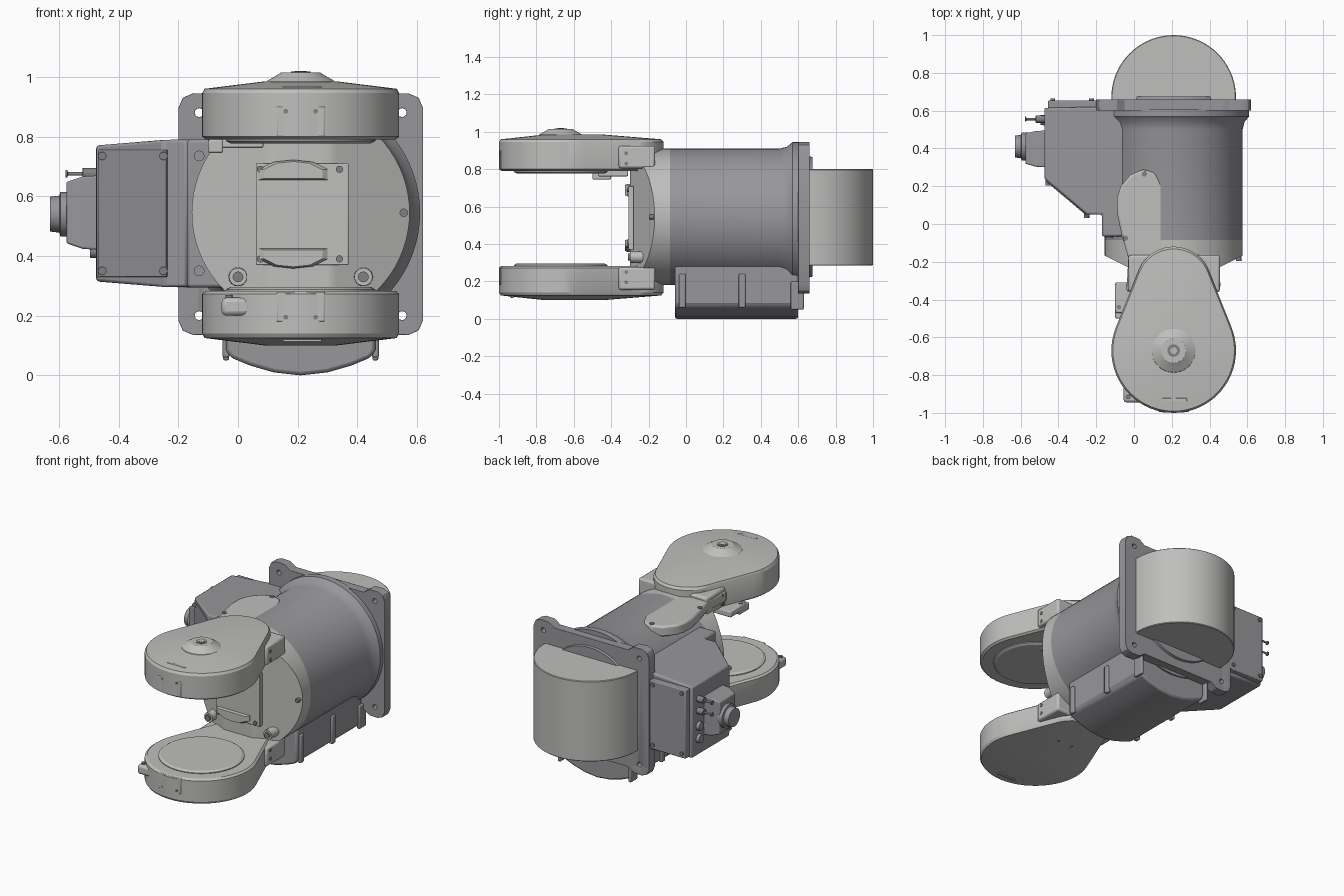
import bpy, bmesh
from math import sin, cos, pi, radians, asin
from mathutils import Vector

if "Cube" in bpy.data.objects:
    bpy.data.objects.remove(bpy.data.objects["Cube"], do_unlink=True)


def material(name, *rgb):
    m = bpy.data.materials.new(name)
    m.use_nodes = True
    m.diffuse_color = (*rgb, 1)
    m.node_tree.nodes["Principled BSDF"].inputs["Base Color"].default_value = (*rgb, 1)
    return m


LIGHT = material("light grey", 0.52, 0.52, 0.51)
DARK = material("dark grey", 0.31, 0.31, 0.33)
BOLT = material("bolt grey", 0.22, 0.22, 0.23)
CX, CZ, ARM_Y, R = 0.21, 0.545, -0.67, 0.33
AXES = {"x": lambda u, v, w: (w, u, v),
        "y": lambda u, v, w: (u, w, v),
        "z": lambda u, v, w: (u, v, w)}


def finish(name, bm, mat, bevel=0):
    bmesh.ops.recalc_face_normals(bm, faces=bm.faces)
    me = bpy.data.meshes.new(name)
    bm.to_mesh(me)
    bm.free()
    me.materials.append(mat)
    me.shade_smooth()
    me.set_sharp_from_angle(angle=radians(28))
    ob = bpy.data.objects.new(name, me)
    bpy.context.scene.collection.objects.link(ob)
    if bevel:
        mod = ob.modifiers.new("edge_round", "BEVEL")
        mod.width, mod.segments, mod.limit_method = bevel, 2, "ANGLE"
        mod.angle_limit = radians(35)
    return ob


def loft(name, outline, layers, mat, axis="z", centre=(0, 0), bevel=0, planes=()):
    """Stack scaled copies of an outline along an axis, then trim by planes."""
    bm = bmesh.new()
    cu, cv = centre
    rings = [[bm.verts.new(AXES[axis](cu + (u - cu) * s, cv + (v - cv) * s, w))
              for u, v in outline] for w, s in layers]
    n = len(outline)
    for a, b in zip(rings, rings[1:]):
        for i in range(n):
            bm.faces.new((a[i], a[(i + 1) % n], b[(i + 1) % n], b[i]))
    bm.faces.new(rings[0])
    bm.faces.new(rings[-1])
    for co, no in planes:
        cut = bmesh.ops.bisect_plane(bm, geom=bm.verts[:] + bm.edges[:] + bm.faces[:],
                                     plane_co=co, plane_no=no, clear_outer=True)
        edges = [e for e in cut["geom_cut"] if isinstance(e, bmesh.types.BMEdge)]
        bmesh.ops.holes_fill(bm, edges=edges, sides=0)
    return finish(name, bm, mat, bevel)


def prism(name, outline, a, b, mat, axis="z", bevel=0):
    return loft(name, outline, [(a, 1), (b, 1)], mat, axis, bevel=bevel)


def lathe(name, cu, cv, profile, mat, axis="y", n=72, **kw):
    ring = [(cu + cos(2 * pi * i / n), cv + sin(2 * pi * i / n)) for i in range(n)]
    return loft(name, ring, profile, mat, axis, (cu, cv), **kw)


def box(name, x, y, z, mat, bevel=0.006):
    return prism(name, [(x[0], y[0]), (x[1], y[0]), (x[1], y[1]), (x[0], y[1])],
                 *z, mat, bevel=bevel)


def bolt(name, u, v, w, axis="y", r=0.012, h=0.008, mat=BOLT):
    return lathe(name, u, v, [(w - h, r), (w + h, r)], mat, axis, n=12)


# Main barrel and its front end, trimmed by two slanted planes
lathe("barrel", CX, CZ, [(-0.085, 0.365), (0.5, 0.365), (0.54, 0.375),
                         (0.57, 0.40), (0.61, 0.40)], DARK)
slants = [(Vector((CX + s * 0.36, -0.17, CZ)), Vector((s * 0.45, -0.9, 0))) for s in (-1, 1)]
lathe("barrel_front", CX, CZ, [(-0.30, 0.355), (-0.29, 0.365), (-0.085, 0.365)],
      LIGHT, planes=slants)

# Rear mounting flange with lugs at the corners
quarter = [(0.26, 0.375), (0.30, 0.403), (0.36, 0.405), (0.395, 0.39), (0.41, 0.355)]
flange_line = []
for sx, sz, order in ((1, 1, 1), (1, -1, -1), (-1, -1, 1), (-1, 1, -1)):
    flange_line += [(CX + sx * u, 0.54 + sz * v) for u, v in quarter[::order]]
flange = prism("flange", flange_line, 0.60, 0.66, DARK, "y")
for sx in (-1, 1):
    for sz in (-1, 1):
        cutter = bolt("hole_cutter", CX + sx * 0.34, 0.54 + sz * 0.34, 0.63, r=0.015, h=0.1)
        cutter.hide_render = True
        mod = flange.modifiers.new("hole", "BOOLEAN")
        mod.operation, mod.object, mod.solver = "DIFFERENCE", cutter, "EXACT"
        bpy.context.view_layer.objects.active = flange
        bpy.ops.object.modifier_apply(modifier="hole")
        bpy.data.objects.remove(cutter, do_unlink=True)
mod = flange.modifiers.new("edge_round", "BEVEL")
mod.width, mod.segments, mod.limit_method = 0.006, 2, "ANGLE"

# Upright drum behind the flange
lathe("rear_drum", CX, 0.67, [(0.285, 0.326), (0.289, R), (0.796, R), (0.80, 0.326)], LIGHT,
      "z", planes=[(Vector((0, 0.64, 0)), Vector((0, -1, 0)))])
lathe("rear_collar", CX, CZ, [(0.63, 0.33), (0.675, 0.32)], DARK)


# Pear-shaped forks above and below
def pear(big, small, y2, n=40):
    a = asin((big - small) / (y2 - ARM_Y))
    pts = []
    for r, y, a0, a1 in ((small, y2, a, pi - a), (big, ARM_Y, pi - a, 2 * pi + a)):
        pts += [(CX + r * cos(a0 + (a1 - a0) * i / n), y + r * sin(a0 + (a1 - a0) * i / n))
                for i in range(n + 1)]
    return pts


arm = pear(R, 0.20, -0.32)
loft("upper_fork", arm, [(0.79, 0.96), (0.80, 1), (0.945, 1), (0.96, 0.975), (0.985, 0.36)],
     LIGHT, centre=(CX, -0.62))
loft("lower_fork", arm, [(0.283, 0.96), (0.273, 1), (0.14, 1), (0.125, 0.975), (0.10, 0.36)],
     LIGHT, centre=(CX, -0.62))
lathe("upper_hub", CX, ARM_Y, [(0.96, 0.125), (0.985, 0.115), (1.008, 0.075), (1.015, 0.065)],
      LIGHT, "z")
lathe("hub_ring", CX, ARM_Y, [(1.0, 0.033), (1.018, 0.033)], BOLT, "z", n=32)
lathe("hub_centre", CX, ARM_Y, [(1.0, 0.02), (1.02, 0.02)], LIGHT, "z", n=6)
lathe("lower_pad", CX, ARM_Y, [(0.27, 0.25), (0.288, 0.25), (0.296, 0.235)], LIGHT, "z")
lathe("upper_pad", CX, ARM_Y, [(0.80, 0.25), (0.785, 0.25), (0.777, 0.235)], LIGHT, "z")

# Fork roots, bolts and small fittings, mirrored top to bottom
for side, flip in (("upper", 1), ("lower", -1)):
    def zz(z):
        return z if flip > 0 else 1.08 - z
    box(side + "_fork_root", (-0.03, 0.455), (-0.36, -0.165), sorted((zz(0.805), zz(0.925))),
        LIGHT, 0.012)
    for dx in (-0.245, 0.245):
        for z in (0.83, 0.885):
            bolt(side + "_root_bolt", -0.32, zz(z), CX + dx, "x", 0.01, 0.004)
    box(side + "_nose_plate", (0.13, 0.29), (-0.995, -0.94), sorted((zz(0.80), zz(0.90))),
        LIGHT, 0.004)
    for x in (0.16, 0.26):
        bolt(side + "_nose_bolt", x, zz(0.885), -0.994, r=0.008, h=0.004)
        bolt(side + "_cover_bolt", x, -0.39, zz(0.968), "z", 0.008, 0.009)
    box(side + "_cover_slot", (0.15, 0.28), (-0.938, -0.922), sorted((zz(0.955), zz(0.968))),
        LIGHT, 0.002)
box("lower_fork_lug", (-0.055, 0.05), (-0.945, -0.80), (0.20, 0.26), LIGHT, 0.015)
bolt("lower_lug_bolt", -0.03, -0.915, 0.262, "z")
box("upper_fork_clamp", (-0.10, 0.085), (-0.47, -0.31), (0.762, 0.80), LIGHT)
box("clamp_foot", (-0.10, -0.05), (-0.50, -0.40), (0.745, 0.79), LIGHT)
bolt("clamp_bolt", -0.08, -0.44, 0.795, "z")

# Tongue bracket lying over the barrel
prism("tongue_bracket", [(-0.04, -0.36), (-0.03, -0.18), (-0.065, -0.06), (-0.09, 0.06),
                         (-0.09, 0.14), (-0.07, 0.20), (-0.02, 0.26), (0.05, 0.29),
                         (0.11, 0.27), (0.155, 0.20), (0.17, 0.08), (0.17, -0.30)],
      0.835, 0.903, LIGHT, bevel=0.012)
for x, y in ((0.055, 0.265), (-0.045, -0.075)):
    bolt("tongue_bolt", x, y, 0.90, "z", 0.014)

# Front access plate with two shallow cups
box("front_plate", (0.06, 0.37), (-0.308, -0.28), (0.37, 0.71), LIGHT, 0.003)
for x in (0.075, 0.34):
    for z in (0.39, 0.69):
        bolt("plate_bolt", x, z, -0.308)
cup = [(0.07, 0.655), (0.30, 0.655), (0.30, 0.69), (0.25, 0.715), (0.185, 0.722),
       (0.12, 0.715), (0.07, 0.69)]
for name, sign in (("upper_cup", 1), ("lower_cup", -1)):
    loft(name, [(x, 0.54 + sign * (z - 0.54)) for x, z in cup],
         [(-0.29, 1), (-0.313, 1), (-0.325, 0.85)], LIGHT, "y", (0.185, 0.54 + sign * 0.145))
for x in (0.0, 0.42):
    lathe("bolt_boss", x, 0.33, [(-0.30, 0.03), (-0.22, 0.032)], LIGHT, n=24)
    bolt("boss_bolt", x, 0.33, -0.302, r=0.018)
bolt("side_bolt", 0.555, CZ, -0.185, r=0.014, h=0.012)

# Belly box under the barrel
belly = [(-0.04, 0.30), (-0.04, 0.085), (-0.025, 0.06), (0.04, 0.033), (0.12, 0.01), (0.21, 0.0),
         (0.30, 0.01), (0.38, 0.033), (0.445, 0.06), (0.46, 0.085), (0.46, 0.30)]
prism("belly_box", belly, -0.06, 0.60, DARK, "y", 0.012)
for x in (-0.04, 0.46):
    for y in (-0.02, 0.30):
        box("belly_clip", (x - 0.012, x + 0.012), (y - 0.018, y + 0.018), (0.06, 0.24), DARK)
    box("belly_rim", (x - 0.01, x + 0.01), (0.56, 0.63), (0.05, 0.20), DARK)

# Side gearbox, slightly tapered towards its outer face
gearbox = prism("gearbox", [(-0.475, 0.615), (-0.475, 0.24), (-0.25, 0.05), (-0.17, 0.05),
                            (-0.17, -0.065), (0.0, -0.065), (0.0, 0.62), (-0.2, 0.62)],
                0.295, 0.79, DARK, bevel=0.01)
for v in gearbox.data.vertices:
    if v.co.x < -0.4:
        v.co.z = 0.54 + (v.co.z - 0.54) * 0.92
prism("gearbox_front_cover", [(-0.47, 0.229), (-0.24, 0.035), (-0.235, 0.05), (-0.46, 0.25)],
      0.33, 0.755, DARK, bevel=0.003)
box("gearbox_back_cover", (-0.455, -0.2), (0.61, 0.655), (0.32, 0.76), DARK)
for z in (0.35, 0.735):
    for x, y in ((-0.455, 0.217), (-0.25, 0.045)):
        bolt("cover_bolt", x, z, y, r=0.014, h=0.012)
    for x in (-0.43, -0.225):
        bolt("back_bolt", x, z, 0.656)
    bolt("mount_bolt", -0.13, z, -0.066, r=0.018, mat=DARK)
box("mount_step", (-0.12, 0.05), (-0.13, -0.05), (0.40, 0.69), DARK)

# Connector housing, round plug and small pins on the outer face
loft("connector_housing", [(0.30, 0.42), (0.495, 0.42), (0.495, 0.67), (0.30, 0.67)],
     [(-0.46, 1), (-0.52, 0.97), (-0.575, 0.82)], DARK, "x", (0.41, 0.545), bevel=0.006)
lathe("round_plug", 0.41, 0.54, [(-0.56, 0.075), (-0.595, 0.075), (-0.598, 0.062),
                                (-0.63, 0.058)], DARK, "x", n=32)
for y, z in ((0.555, 0.675), (0.555, 0.60)):
    lathe("pin", y, z, [(-0.47, 0.02), (-0.52, 0.02), (-0.521, 0.006), (-0.57, 0.006),
                        (-0.571, 0.013), (-0.578, 0.013)], BOLT, "x", n=16)
for y, z in ((0.55, 0.42), (0.55, 0.50)):
    lathe("socket", y, z, [(-0.47, 0.028), (-0.495, 0.026)], DARK, "x", n=20)
